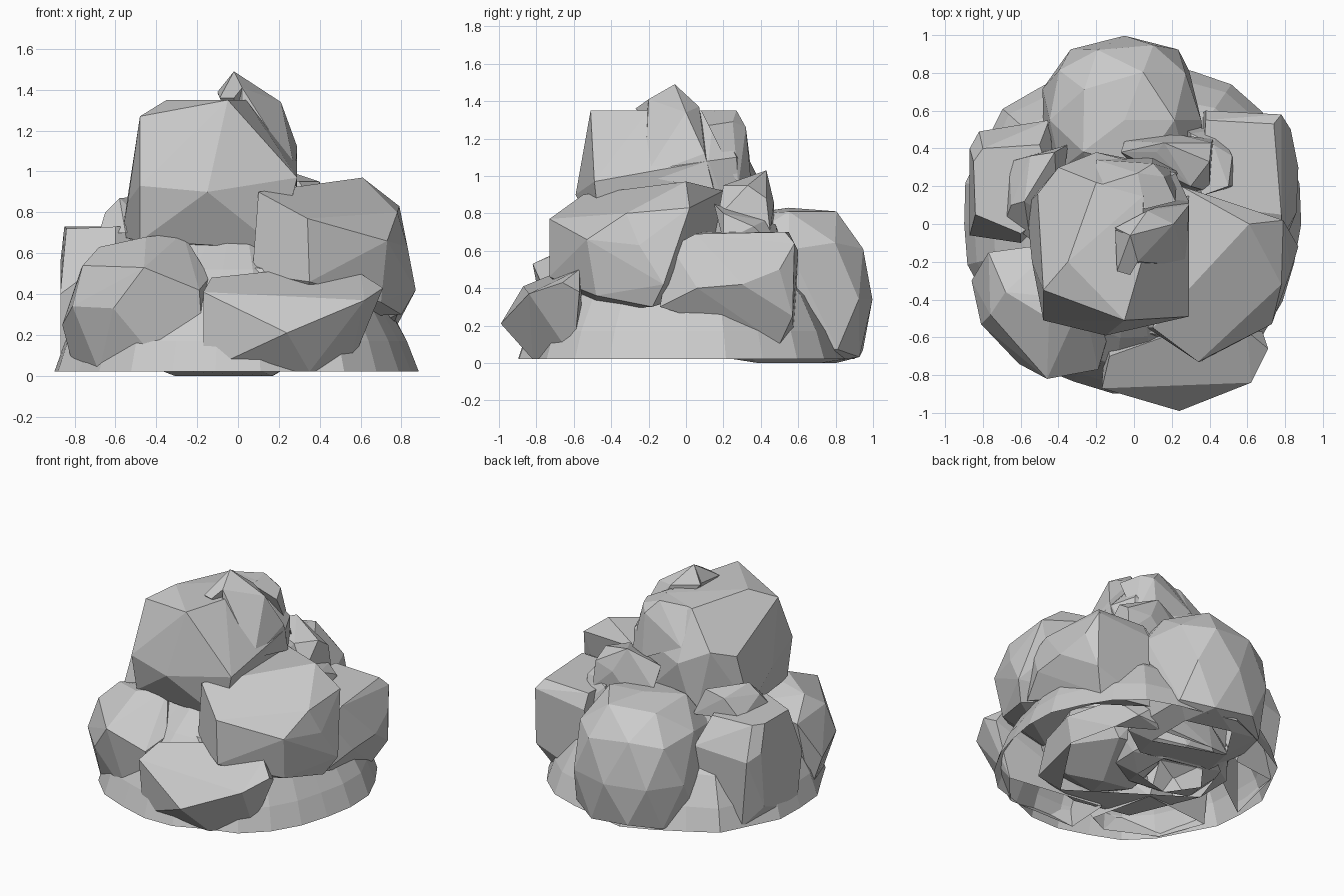
import bpy, bmesh, math, random


def finish(name, points, floor):
    """Convex faceted rock from points, left open where it meets the ground."""
    bm = bmesh.new()
    for p in points:
        bm.verts.new(p)
    res = bmesh.ops.convex_hull(bm, input=bm.verts[:])
    loose = {v for v in res["geom_interior"] + res["geom_unused"]
             if isinstance(v, bmesh.types.BMVert)}
    bmesh.ops.delete(bm, geom=list(loose), context='VERTS')
    bmesh.ops.dissolve_limit(bm, angle_limit=math.radians(5),
                             verts=bm.verts[:], edges=bm.edges[:])
    bmesh.ops.recalc_face_normals(bm, faces=bm.faces[:])
    under = [f for f in bm.faces if all(v.co.z < floor + 0.005 for v in f.verts)]
    bmesh.ops.delete(bm, geom=under, context='FACES')
    mesh = bpy.data.meshes.new(name)
    bm.to_mesh(mesh)
    bm.free()
    ob = bpy.data.objects.new(name, mesh)
    bpy.context.collection.objects.link(ob)
    return ob


def crag(name, *points):
    """Angular rock from its main corners."""
    return finish(name, points, 0.02)


def boulder(name, centre, radii, top, seed, floor=0.02, power=0.85, rough=0.03, skip=0.2):
    """Rounded rock: squarish rough icosphere, flattened at top and floor."""
    rng = random.Random(seed)
    bm = bmesh.new()
    bmesh.ops.create_icosphere(bm, subdivisions=2, radius=1)
    pts = []
    for v in bm.verts:
        k = 1 + rng.uniform(-rough, rough)
        if rng.random() < skip:
            continue
        p = [c + r * k * math.copysign(abs(a) ** power, a)
             for c, r, a in zip(centre, radii, v.co)]
        p[2] = min(max(p[2], floor), top)
        pts.append(p)
    bm.free()
    return finish(name, pts, floor)


def mound(name, rings, seed, sides=26):
    """Open ribbed foot of the pile: rings of (radius x, radius y, z)."""
    rng = random.Random(seed)
    ribs = [1 + rng.uniform(-0.04, 0.02) for _ in range(sides)]
    verts, faces = [], []
    for rx, ry, z in rings:
        for i, k in enumerate(ribs):
            a = math.tau * i / sides
            k = 1 + (k - 1) * (1 + 3 * z)
            verts.append((rx * k * math.cos(a), ry * k * math.sin(a), z))
    for r in range(len(rings) - 1):
        for i in range(sides):
            j = (i + 1) % sides
            faces.append((r * sides + i, r * sides + j,
                          (r + 1) * sides + j, (r + 1) * sides + i))
    mesh = bpy.data.meshes.new(name)
    mesh.from_pydata(verts, [], faces)
    bpy.context.collection.objects.link(bpy.data.objects.new(name, mesh))


# Summit block and the pointed stone leaning on it
crag("summit_boulder",
     (-0.48, -0.35, 1.27), (-0.35, -0.2, 1.35), (-0.05, -0.51, 1.35),
     (0.04, -0.2, 1.35), (0.05, 0.15, 1.35), (-0.2, 0.22, 1.33),
     (-0.48, -0.51, 0.93), (-0.15, -0.59, 0.9), (0.29, -0.49, 0.97),
     (0.29, 0.12, 1.08), (0.22, 0.27, 1.1), (-0.2, 0.38, 1.0),
     (-0.4, 0.3, 1.1), (-0.51, 0.16, 1.05), (-0.54, -0.2, 0.85),
     (-0.57, 0.1, 0.68), (-0.48, -0.45, 0.66), (0.2, -0.45, 0.62),
     (0.2, 0.3, 0.6), (-0.3, 0.33, 0.6))
crag("summit_tip",
     (-0.02, -0.06, 1.49), (-0.1, -0.02, 1.38), (0.07, 0.07, 1.37),
     (0.21, 0.0, 1.34), (0.02, -0.2, 1.41), (0.29, 0.1, 1.12),
     (0.28, -0.22, 1.0), (0.02, -0.22, 1.2), (0.29, 0.15, 0.92))
crag("summit_hook",
     (-0.09, -0.25, 1.36), (-0.02, -0.27, 1.36), (-0.1, -0.03, 1.39),
     (-0.02, -0.06, 1.49), (0.02, -0.2, 1.41), (0.0, -0.1, 1.2))
crag("summit_back_knob",
     (0.02, 0.27, 1.35), (0.16, 0.25, 1.29), (0.1, 0.32, 1.26),
     (0.22, 0.12, 1.27), (0.06, 0.08, 1.35), (0.23, 0.28, 0.95),
     (0.1, 0.35, 0.95), (-0.2, 0.34, 1.1), (-0.2, 0.2, 1.33))

# Large angular boulder on the right
crag("right_boulder",
     (0.1, -0.55, 0.9), (0.34, -0.73, 0.77), (0.61, 0.0, 0.97),
     (0.79, 0.02, 0.83), (0.78, -0.32, 0.8), (0.73, -0.53, 0.66),
     (0.83, -0.25, 0.63), (0.87, -0.12, 0.42), (0.35, -0.73, 0.46),
     (0.25, 0.2, 0.92), (0.07, -0.55, 0.5), (0.7, -0.48, 0.36),
     (0.8, -0.18, 0.3), (0.3, -0.5, 0.28), (0.2, 0.1, 0.4),
     (0.72, 0.0, 0.6))

# Low slab at the front
crag("front_slab",
     (-0.17, -0.87, 0.41), (-0.13, -0.7, 0.48), (0.24, -0.99, 0.21),
     (0.62, -0.84, 0.37), (0.71, -0.66, 0.43), (0.6, -0.57, 0.5),
     (0.15, -0.6, 0.51), (0.68, -0.57, 0.38), (-0.17, -0.82, 0.02),
     (0.35, -0.82, 0.02), (0.54, -0.6, 0.02), (-0.15, -0.5, 0.02))

# Front left boulder
crag("front_left_boulder",
     (-0.46, -0.82, 0.53), (-0.61, -0.74, 0.33), (-0.81, -0.53, 0.34),
     (-0.76, -0.48, 0.54), (-0.68, -0.36, 0.63), (-0.45, -0.5, 0.68),
     (-0.27, -0.4, 0.7), (-0.19, -0.77, 0.42), (-0.14, -0.6, 0.48),
     (-0.86, -0.3, 0.25), (-0.77, -0.15, 0.52), (-0.17, -0.72, 0.15),
     (-0.35, -0.72, 0.02), (-0.68, -0.56, 0.02), (-0.2, -0.65, 0.02),
     (-0.8, -0.25, 0.02), (-0.3, -0.2, 0.02), (-0.4, -0.1, 0.6))

# Column-like rock on the left with a wedge on its shoulder
crag("left_column",
     (-0.85, 0.33, 0.73), (-0.8, 0.4, 0.73), (-0.5, 0.42, 0.73),
     (-0.84, 0.05, 0.72), (-0.6, -0.05, 0.73), (-0.4, 0.1, 0.73),
     (-0.87, 0.4, 0.55), (-0.82, 0.49, 0.5), (-0.45, 0.55, 0.55),
     (-0.87, -0.06, 0.4), (-0.6, -0.1, 0.6), (-0.86, 0.35, 0.15),
     (-0.76, 0.46, 0.02), (-0.45, 0.5, 0.02), (-0.87, 0.0, 0.02))
crag("left_wedge",
     (-0.58, 0.12, 0.87), (-0.65, 0.1, 0.8), (-0.68, 0.02, 0.7),
     (-0.55, 0.36, 0.84), (-0.42, 0.38, 0.88), (-0.55, -0.08, 0.7),
     (-0.66, 0.33, 0.7), (-0.35, 0.42, 0.7), (-0.4, 0.0, 0.7))

# Square-shouldered rock on the right at the back
crag("back_right_block",
     (0.38, 0.55, 0.7), (0.74, 0.53, 0.7), (0.78, 0.58, 0.64),
     (0.78, 0.05, 0.69), (0.78, -0.08, 0.62), (0.83, 0.5, 0.5),
     (0.87, 0.3, 0.42), (0.86, 0.06, 0.4), (0.38, 0.6, 0.6),
     (0.78, 0.57, 0.25), (0.7, 0.5, 0.1), (0.35, 0.58, 0.1),
     (0.78, -0.14, 0.3), (0.35, 0.1, 0.7))

# Small stones wedged behind the summit
crag("back_stone_high",
     (0.12, 0.38, 1.0), (0.16, 0.43, 1.03), (0.4, 0.33, 0.95),
     (0.41, 0.43, 0.88), (0.25, 0.47, 0.86), (0.3, 0.2, 0.95),
     (0.4, 0.17, 0.78), (0.42, 0.45, 0.7), (-0.05, 0.44, 0.8),
     (-0.07, 0.38, 0.95), (0.1, 0.2, 0.7), (0.1, 0.47, 0.7))
crag("back_stone_low",
     (0.42, 0.42, 0.76), (0.52, 0.36, 0.73), (0.5, 0.2, 0.8),
     (0.36, 0.15, 0.85), (0.3, 0.48, 0.74), (0.53, 0.2, 0.65),
     (0.25, 0.52, 0.6), (0.3, 0.2, 0.65), (0.45, 0.5, 0.6))

# Rounded boulder at the back
boulder("back_boulder", (-0.05, 0.55, 0.34), (0.45, 0.45, 0.53), 0.83, 4,
        floor=0.0, rough=0.02, skip=0.1)

# Ribbed foot all round the pile, and the rocks filling its middle
mound("base_mound",
      [(0.91, 0.9, 0.02), (0.86, 0.85, 0.17), (0.76, 0.75, 0.36),
       (0.6, 0.6, 0.52), (0.4, 0.42, 0.68)], 3)
boulder("core_rock_low", (0.0, 0.0, 0.05), (0.6, 0.6, 0.3), 0.4, 15)
boulder("core_rock_front", (0.05, -0.25, 0.35), (0.4, 0.38, 0.33), 0.66, 16)
boulder("core_rock_left", (-0.25, 0.1, 0.3), (0.4, 0.35, 0.4), 0.68, 17)
